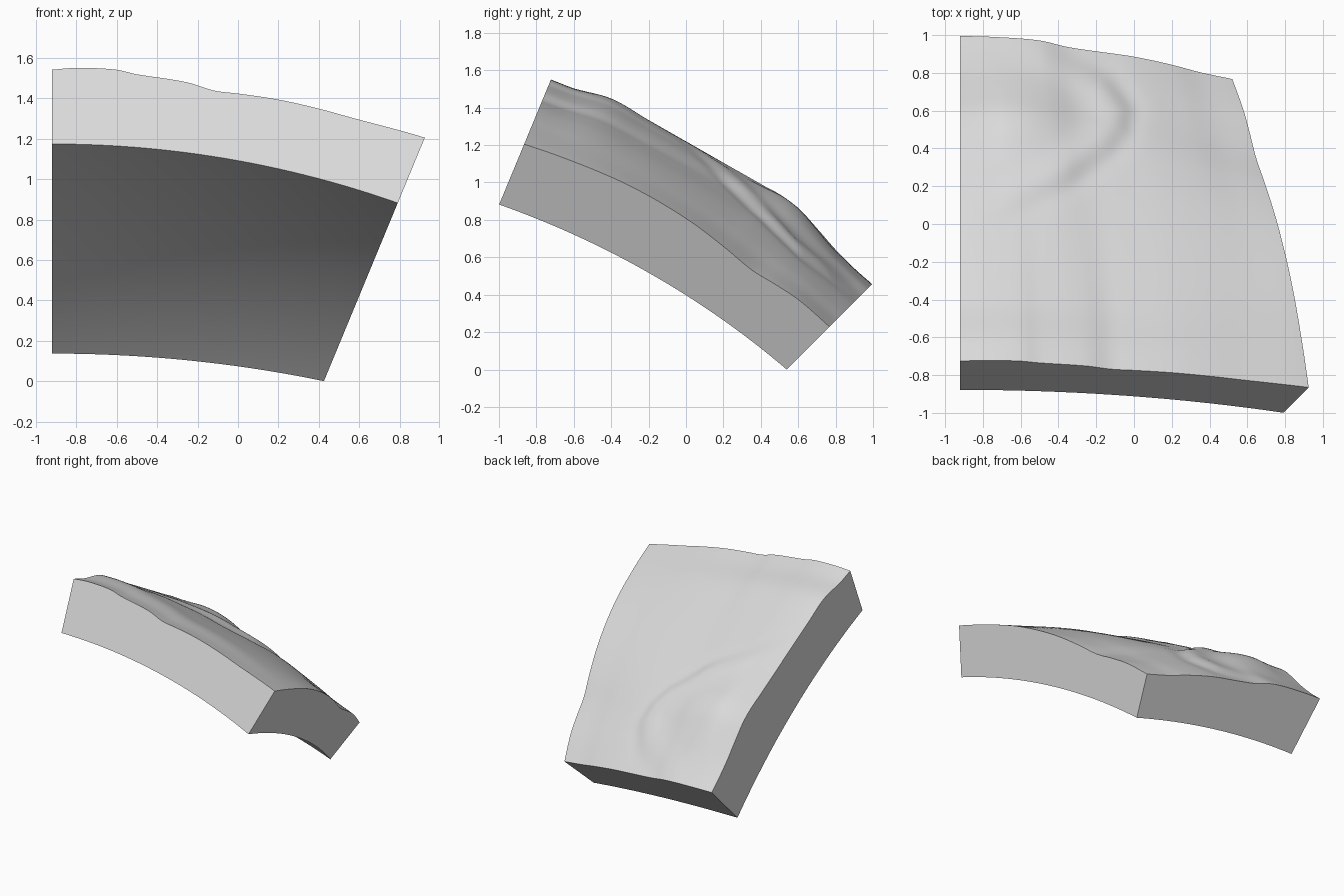
import bpy, bmesh, math
from mathutils import Vector

if "Cube" in bpy.data.objects:
    bpy.data.objects.remove(bpy.data.objects["Cube"])

N = 72                                   # cells along each side
CENTRE = Vector((-0.92, -2.71, -3.24))   # centre of the sphere the tile is cut from
INNER = 4.787                            # radius of the underside
T = math.tan(math.radians(22.5))

# Rim heights of the ground: (x, z), (x, y), (y, z), (y, z)
FRONT = [(-.92, 1.55), (-.8, 1.559), (-.6, 1.55), (-.5, 1.527), (-.25, 1.487), (-.12, 1.447),
         (0, 1.432), (.2, 1.402), (.4, 1.357), (.6, 1.302), (.92, 1.214)]
BACK = [(-.92, 1.0), (-.75, .995), (-.5, .975), (-.35, .94), (-.2, .917), (0, .888),
        (.2, .845), (.35, .805), (.515, .77)]
LEFT = [(-.725, 1.55), (-.6, 1.505), (-.4, 1.455), (-.2, 1.34), (0, 1.225), (.2, 1.11),
        (.4, .995), (.5, .94), (.6, .865), (.7, .755), (.8, .64), (.9, .54), (.99, .46)]
RIGHT = [(-.865, 1.215), (-.6, 1.12), (-.3, .99), (0, .815), (.2, .665), (.35, .54),
         (.48, .46), (.6, .38), (.76, .24)]
# Crest of the plateau, seen from above
CREST = [Vector(p) for p in [(-.95, -.03), (-.8, .03), (-.6, .13), (-.35, .25), (-.15, .4),
                             (-.07, .5), (-.05, .6), (-.15, .76), (-.45, .97)]]


def rim(points, axes, plane):
    """Turn rim points into (0-1 position, radius) pairs."""
    out = []
    for p in points:
        q = {k: v - CENTRE["xyz".index(k)] for k, v in zip(axes, p)}
        plane(q)
        ang = math.atan2(q["x"], q["z"]) if axes[0] == "x" else math.atan2(q["y"], q["z"]) - math.pi / 8
        out.append((ang / (math.pi / 8), math.sqrt(sum(v * v for v in q.values()))))
    return out


front = rim(FRONT, "xz", lambda q: q.update(y=q["z"] * T))
back = rim(BACK, "xy", lambda q: q.update(z=q["y"]))
left = rim(LEFT, "yz", lambda q: q.update(x=0))
right = rim(RIGHT, "yz", lambda q: q.update(x=q["z"] * T))


def sample(table, t):
    """Smooth interpolation through the table."""
    t = min(max(t, table[0][0]), table[-1][0])
    i = 0
    while i < len(table) - 2 and t > table[i + 1][0]:
        i += 1

    def slope(k):
        a, b = table[max(k - 1, 0)], table[min(k + 1, len(table) - 1)]
        return (b[1] - a[1]) / (b[0] - a[0])
    (t0, r0), (t1, r1) = table[i], table[i + 1]
    h = t1 - t0
    s = (t - t0) / h
    return ((2 * s**3 - 3 * s**2 + 1) * r0 + (s**3 - 2 * s**2 + s) * h * slope(i)
            + (3 * s**2 - 2 * s**3) * r1 + (s**3 - s**2) * h * slope(i + 1))


def direction(u, v):
    a, b = u * math.pi / 8, (1 + v) * math.pi / 8
    return Vector((math.tan(a), math.tan(b), 1)).normalized()


def crest_distance(p):
    """Signed distance to the crest, positive on the plateau."""
    best = 9.0
    for a, b in zip(CREST, CREST[1:]):
        e = b - a
        w = p - a
        d = (w - e * min(max(w.dot(e) / e.dot(e), 0), 1)).length
        if d < abs(best):
            best = d if e.x * w.y - e.y * w.x > 0 else -d
    return best


c00, c10 = (left[0][1] + front[0][1]) / 2, (right[0][1] + front[-1][1]) / 2
c01, c11 = (left[-1][1] + back[0][1]) / 2, (right[-1][1] + back[-1][1]) / 2


def from_rim(table, t, a, b, sag, w):
    """Rim influence: the broad shape reaches far, fine detail dies out quickly."""
    trend = a + (b - a) * t - sag * math.sin(math.pi * t)
    return w * trend + w**3 * (sample(table, t) - trend)


def ground_radius(u, v):
    # blend the four rims
    r = ((1 - u) * sample(left, v) + from_rim(right, v, c10, c11, .008, u)
         + from_rim(front, u, c00, c10, .03, 1 - v) + v * sample(back, u)
         - ((1 - u) * (1 - v) * c00 + u * (1 - v) * c10 + (1 - u) * v * c01 + u * v * c11))
    p = (CENTRE + direction(u, v) * r).xy
    d = crest_distance(p)
    fade = min(1, 7 * min(u, 1 - u, v, 1 - v))
    # raised crest with a shallow gully at its foot, weaker towards the left
    grow = min(1, max(.25, (p.x + .85) / .5))
    crest = .019 * math.exp(-((d - .05) / .09)**2) - .011 * math.exp(-((d + .05) / .06)**2)
    # gentle dome on the plateau
    dome = .026 * math.exp(-(p - Vector((-.6, .55))).length_squared / .04)
    return r + fade * (grow * crest + dome)


# Tile: ground surface, underside and four cut walls
bm = bmesh.new()
top, low = {}, {}
for i in range(N + 1):
    for j in range(N + 1):
        u, v = i / N, j / N
        d = direction(u, v)
        top[i, j] = bm.verts.new(CENTRE + d * ground_radius(u, v))
        low[i, j] = bm.verts.new(CENTRE + d * INNER)
for i in range(N):
    for j in range(N):
        ring = [(i, j), (i + 1, j), (i + 1, j + 1), (i, j + 1)]
        bm.faces.new([top[k] for k in ring])
        bm.faces.new([low[k] for k in reversed(ring)])
loop = ([(i, 0) for i in range(N)] + [(N, j) for j in range(N)]
        + [(i, N) for i in range(N, 0, -1)] + [(0, j) for j in range(N, 0, -1)])
for a, b in zip(loop, loop[1:] + loop[:1]):
    bm.faces.new([low[a], low[b], top[b], top[a]])
bmesh.ops.recalc_face_normals(bm, faces=bm.faces[:])

# stand on the ground plane
drop = min(v.co.z for v in bm.verts)
bmesh.ops.translate(bm, verts=bm.verts[:], vec=(0, 0, -drop))

mesh = bpy.data.meshes.new("terrain_tile")
bm.to_mesh(mesh)
bm.free()
tile = bpy.data.objects.new("terrain_tile", mesh)
bpy.context.collection.objects.link(tile)
grey = bpy.data.materials.new("light_grey")
grey.diffuse_color = (0.71, 0.71, 0.71, 1)
grey.use_nodes = True
grey.node_tree.nodes["Principled BSDF"].inputs["Base Color"].default_value = grey.diffuse_color
mesh.materials.append(grey)
bpy.context.view_layer.objects.active = tile
tile.select_set(True)
bpy.ops.object.shade_smooth_by_angle(angle=math.radians(35))
